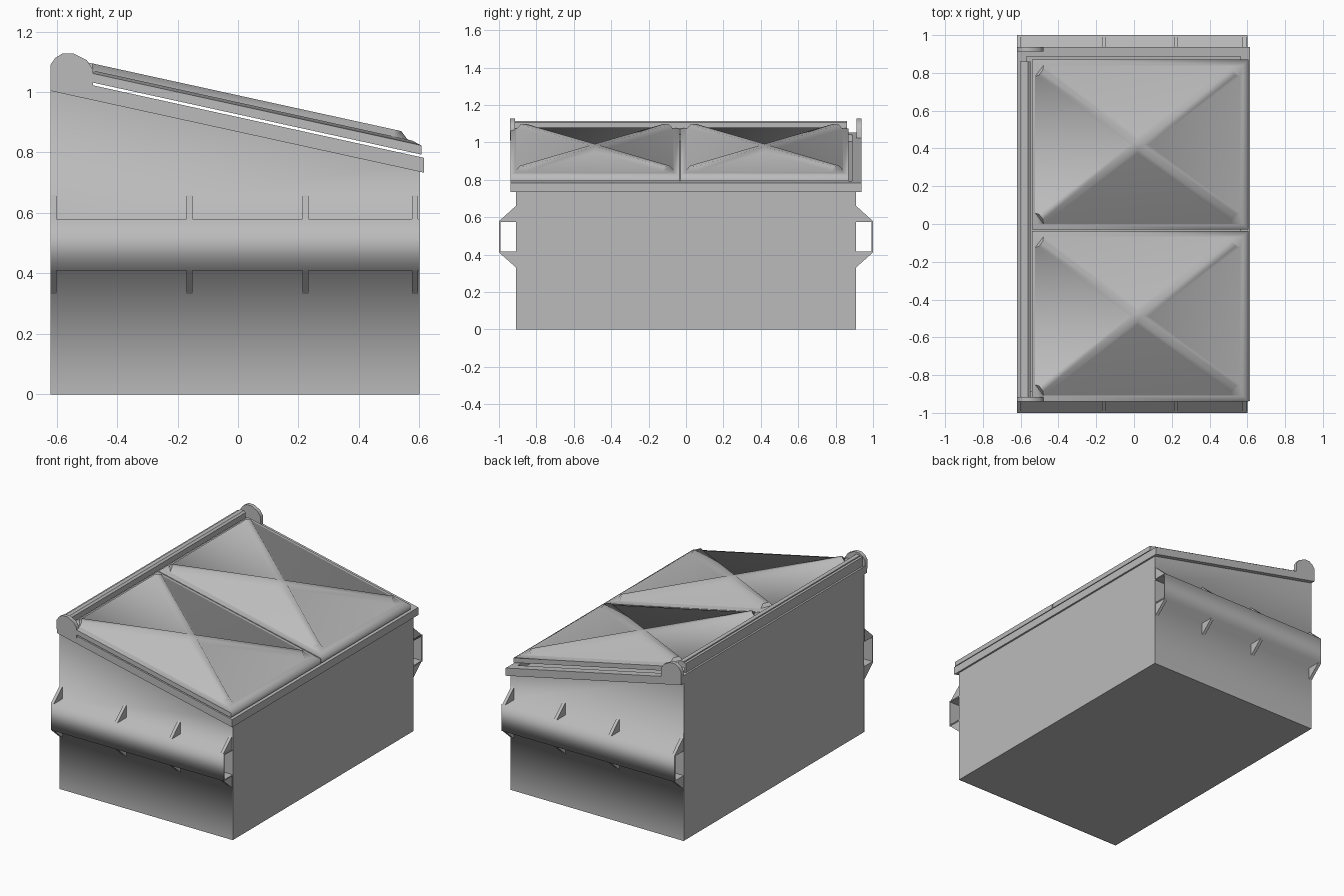
import bpy, bmesh, math
from mathutils import Vector

if "Cube" in bpy.data.objects:
    bpy.data.objects.remove(bpy.data.objects["Cube"], do_unlink=True)

SLOPE = -0.219
BACK, FRONT, SIDE = -0.62, 0.60, 0.91      # body extents

steel = bpy.data.materials.new("grey painted steel")
steel.use_nodes = True
steel.diffuse_color = (0.5, 0.5, 0.5, 1)
steel.node_tree.nodes["Principled BSDF"].inputs["Base Color"].default_value = (0.5, 0.5, 0.5, 1)


def sloped(x, y, w):
    """Point at height w above the centre line, following the roof slope."""
    return Vector((x, y, w + SLOPE * x))


def finish(name, bm, recalc=True):
    if recalc:
        bmesh.ops.recalc_face_normals(bm, faces=bm.faces)
    mesh = bpy.data.meshes.new(name)
    bm.to_mesh(mesh)
    bm.free()
    mesh.materials.append(steel)
    obj = bpy.data.objects.new(name, mesh)
    bpy.context.collection.objects.link(obj)
    return obj


def smooth(obj, degrees):
    bpy.ops.object.select_all(action='DESELECT')
    obj.select_set(True)
    bpy.context.view_layer.objects.active = obj
    bpy.ops.object.shade_smooth_by_angle(angle=math.radians(degrees))


def prism(name, points, offset):
    """Closed polygon pushed along an offset."""
    bm = bmesh.new()
    face = bm.faces.new([bm.verts.new(p) for p in points])
    new = bmesh.ops.extrude_face_region(bm, geom=[face])["geom"]
    bmesh.ops.translate(bm, vec=offset, verts=[v for v in new if isinstance(v, bmesh.types.BMVert)])
    return finish(name, bm)


# Body: a tapered box with a sloping top
inner = SIDE - 0.002
prism("body", [(BACK, -inner, 0), (FRONT, -inner, 0),
               sloped(FRONT, -inner, 0.88), sloped(BACK, -inner, 0.88)], (0, 2 * inner, 0))


# Side walls that fold outward into lifting sleeves
def side_strip(name, profile, sign, is_smooth, to_roof):
    bm = bmesh.new()
    rows = []
    for x in (BACK, FRONT):
        row = [bm.verts.new((x, sign * y, z)) for y, z in profile]
        if to_roof:
            row.append(bm.verts.new(sloped(x, sign * SIDE, 0.9)))
        rows.append(row)
    a, b = rows
    for i in range(len(a) - 1):
        quad = [a[i], b[i], b[i + 1], a[i + 1]]
        outward = (sign < 0) == to_roof
        bm.faces.new(quad if outward else quad[::-1]).smooth = is_smooth
    finish(name, bm, recalc=False)


wall = [(SIDE, 0), (SIDE, 0.41), (1, 0.41), (1, 0.58), (SIDE, 0.58)]
lining = [(SIDE, 0.417), (0.993, 0.417), (0.993, 0.573), (SIDE, 0.573)]
for sign, tag in ((-1, "front"), (1, "rear")):
    side_strip(tag + "_wall_with_sleeve", wall, sign, True, True)
    side_strip(tag + "_sleeve_lining", lining, sign, False, False)
    # Narrow lips close the sleeve wall thickness at both open ends
    for x in (BACK, FRONT):
        bm = bmesh.new()
        outer = [bm.verts.new((x, sign * y, z)) for y, z in wall[1:]]
        inside = [bm.verts.new((x, sign * y, z)) for y, z in lining]
        for i in range(3):
            quad = [outer[i], outer[i + 1], inside[i + 1], inside[i]]
            bm.faces.new(quad if sign * x > 0 else quad[::-1])
        finish(tag + "_sleeve_lip", bm, recalc=False)
    # Triangular gussets above and below the sleeve
    for x in (-0.61, -0.16, 0.223, 0.585):
        for z, tip in ((0.58, 0.66), (0.41, 0.332)):
            prism(tag + "_gusset",
                  [(x - 0.01, sign * SIDE, z), (x - 0.01, sign * 0.998, z),
                   (x - 0.01, sign * SIDE, tip)], (0.02, 0, 0))

# Rim: a sloping rectangular frame around the opening
bm = bmesh.new()
loops = []
for inset, w in ((0, 0.868), (0, 0.917), (0.05, 0.917), (0.05, 0.868)):
    x0, x1, y = BACK + inset, 0.615 - inset, 0.937 - inset
    loops.append([bm.verts.new(sloped(*p, w)) for p in ((x0, -y), (x1, -y), (x1, y), (x0, y))])
for k in range(4):
    a, b = loops[k], loops[(k + 1) % 4]
    for i in range(4):
        j = (i + 1) % 4
        bm.faces.new((a[i], a[j], b[j], b[i]))
finish("rim", bm)


# Lids: a shallow tray with a raised cross pressed into the top
def lid(name, cy, half_y):
    bm = bmesh.new()
    x0, x1 = -0.54, 0.607
    centre = Vector(((x0 + x1) / 2 - 0.015, cy))
    signs = [(-1, -1), (1, -1), (1, 1), (-1, 1)]
    arms = [Vector((sx * 0.52, sy * (half_y - 0.06))) for sx, sy in signs]
    panel_w, cross_w = 0.966, 0.989

    def vert(p, w):
        return bm.verts.new(sloped(p.x, p.y, w))

    def cross(half_width, w, shorten):
        left, right, crotch = [], [], []
        for i, arm in enumerate(arms):
            d = arm.normalized()
            p = Vector((-d.y, d.x)) * half_width
            end = centre + arm - d * shorten
            left.append(vert(end + p, w))
            right.append(vert(end - p, w))
            e = (arm + arms[(i + 1) % 4]).normalized()
            crotch.append(vert(centre + e * half_width / abs(d.x * e.y - d.y * e.x), w))
        return left, right, crotch

    def rect(inset, w):
        return [vert(Vector((x0 + inset if sx < 0 else x1 - inset,
                             cy + sy * (half_y - inset))), w) for sx, sy in signs]

    L, R, K = cross(0.036, panel_w, 0)
    LT, RT, KT = cross(0.018, cross_w, 0.012)
    Q, P, B = rect(0.03, 0.965), rect(0, 0.956), rect(0, 0.926)
    for i in range(4):
        j = (i + 1) % 4
        for f in ((K[i], L[i], R[j]), (L[i], K[i], KT[i], LT[i]),
                  (K[i], R[j], RT[j], KT[i]), (KT[i - 1], RT[i], LT[i], KT[i]),
                  (R[i], L[i], LT[i], RT[i]), (L[i], Q[i], Q[j], R[j]),
                  (R[i], Q[i], L[i]), (Q[i], P[i], P[j], Q[j]), (P[i], B[i], B[j], P[j])):
            bm.faces.new(f)
    bm.faces.new(KT)
    bm.faces.new(B[::-1])
    smooth(finish(name, bm), 65)


lid("front_lid", -0.4875, 0.4515)
lid("rear_lid", 0.42, 0.45)

# Hinge bar and the strip behind it
prism("hinge_bar", [(-0.587, -0.93, 1.078), (-0.548, -0.93, 1.07), (-0.548, -0.93, 1.105),
                    (-0.56, -0.93, 1.115), (-0.587, -0.93, 1.115)], (0, 1.79, 0))
prism("hinge_strip", [(-0.603, -0.93, 1.03), (-0.587, -0.93, 1.03),
                      (-0.587, -0.93, 1.108), (-0.603, -0.93, 1.108)], (0, 1.79, 0))

# Rounded hinge brackets at both ends
outline = [(BACK, 1.03), (-0.48, 1.01), (-0.48, 1.075), (-0.5, 1.105), (-0.545, 1.128),
           (-0.58, 1.128), (-0.605, 1.112), (BACK, 1.09)]
for y, tag in ((-0.94, "front"), (0.912, "rear")):
    smooth(prism(tag + "_hinge_bracket", [(x, y, z) for x, z in outline], (0, 0.025, 0)), 50)
